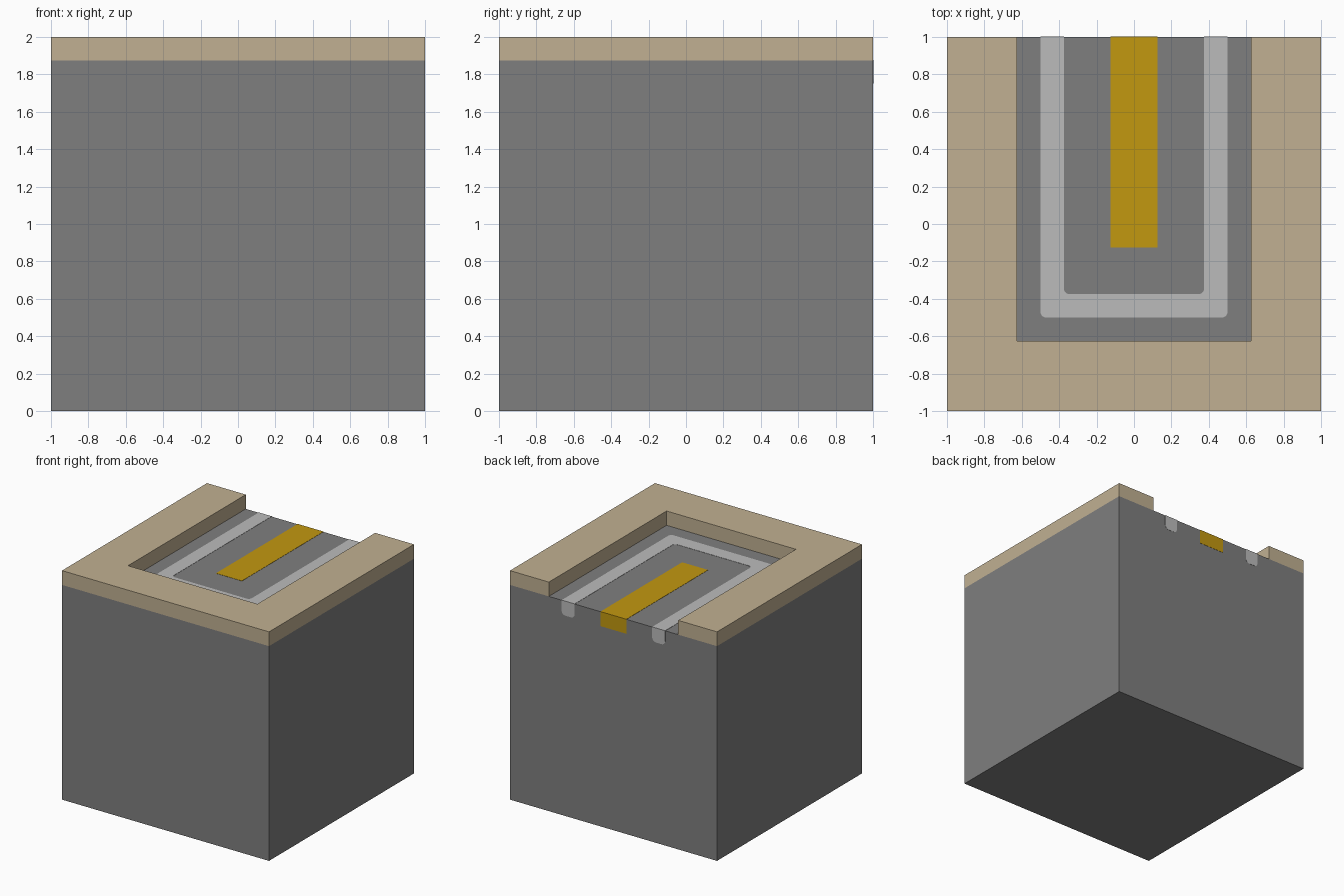
import bpy, bmesh, math
from mathutils import Vector

cube = bpy.data.objects.get("Cube")
if cube:
    bpy.data.objects.remove(cube, do_unlink=True)


def material(name, rgb):
    m = bpy.data.materials.new(name)
    m.use_nodes = True
    m.diffuse_color = (*rgb, 1)
    m.node_tree.nodes["Principled BSDF"].inputs["Base Color"].default_value = (*rgb, 1)
    return m


ASPHALT = material("asphalt grey", (0.212, 0.212, 0.212))
STONE = material("sandy kerb", (0.533, 0.436, 0.287))
WHITE = material("line pale grey", (0.500, 0.500, 0.500))
YELLOW = material("line yellow", (0.540, 0.314, 0.005))


def outline(points):
    """Turn (x, y[, radius]) corners into a polygon with rounded corners."""
    result = []
    for i, p in enumerate(points):
        corner = Vector(p[:2])
        if len(p) < 3:
            result.append(corner)
            continue
        before = (Vector(points[i - 1][:2]) - corner).normalized() * p[2]
        after = (Vector(points[(i + 1) % len(points)][:2]) - corner).normalized() * p[2]
        for k in range(6):
            a = math.pi / 2 * k / 5
            result.append(corner + before * (1 - math.sin(a)) + after * (1 - math.cos(a)))
    return result


def prism(name, points, low, high, mat, upright=False):
    """Extrude an outline along z, or along y when upright (outline in x, z)."""
    bm = bmesh.new()
    def place(p, d):
        return (p.x, d, p.y) if upright else (p.x, p.y, d)
    face = bm.faces.new([bm.verts.new(place(p, low)) for p in outline(points)])
    shift = (0, high - low, 0) if upright else (0, 0, high - low)
    top = bmesh.ops.extrude_face_region(bm, geom=[face])["geom"]
    bmesh.ops.translate(bm, vec=shift, verts=[v for v in top if isinstance(v, bmesh.types.BMVert)])
    bmesh.ops.recalc_face_normals(bm, faces=bm.faces)
    mesh = bpy.data.meshes.new(name)
    bm.to_mesh(mesh)
    bm.free()
    mesh.materials.append(mat)
    ob = bpy.data.objects.new(name, mesh)
    bpy.context.collection.objects.link(ob)
    return ob


def rect(x0, x1, y0, y1):
    return [(x0, y0), (x1, y0), (x1, y1), (x0, y1)]


def u_shape(outer, inner, back, r_out=None, r_in=None):
    """U outline open towards the back."""
    ro = (r_out,) if r_out else ()
    ri = (r_in,) if r_in else ()
    return [(-outer, back), (-outer, -outer, *ro), (outer, -outer, *ro), (outer, back),
            (inner, back), (inner, -inner, *ri), (-inner, -inner, *ri), (-inner, back)]


ROAD = 1.875            # road surface height
PROUD = 0.002           # how far the paint stands out
SINK = 0.005            # how far the paint is set in
BACK = 1 + PROUD

# Road block and the raised kerb around three sides
prism("road_block", rect(-1, 1, -1, 1), 0, ROAD, ASPHALT)
prism("kerb", u_shape(1, 0.625, 1), ROAD, 2, STONE)

# Painted lines on the road surface
prism("white_line", u_shape(0.5, 0.375, BACK, 0.03, 0.03), ROAD - SINK, ROAD + PROUD, WHITE)
prism("yellow_line", rect(-0.125, 0.125, -0.125, BACK), ROAD - SINK, ROAD + PROUD, YELLOW)

# Paint ends folded down over the back face
for side, x in (("right", -0.4375), ("left", 0.4375)):
    a, b = x - 0.0625, x + 0.0625
    prism(f"white_line_end_{side}",
          [(a, 1.75, 0.035), (b, 1.75, 0.035), (b, ROAD - SINK), (a, ROAD - SINK)],
          1 - SINK, BACK, WHITE, upright=True)
prism("yellow_line_end", rect(-0.125, 0.125, 1.75, ROAD - SINK), 1 - SINK, BACK, YELLOW, upright=True)
